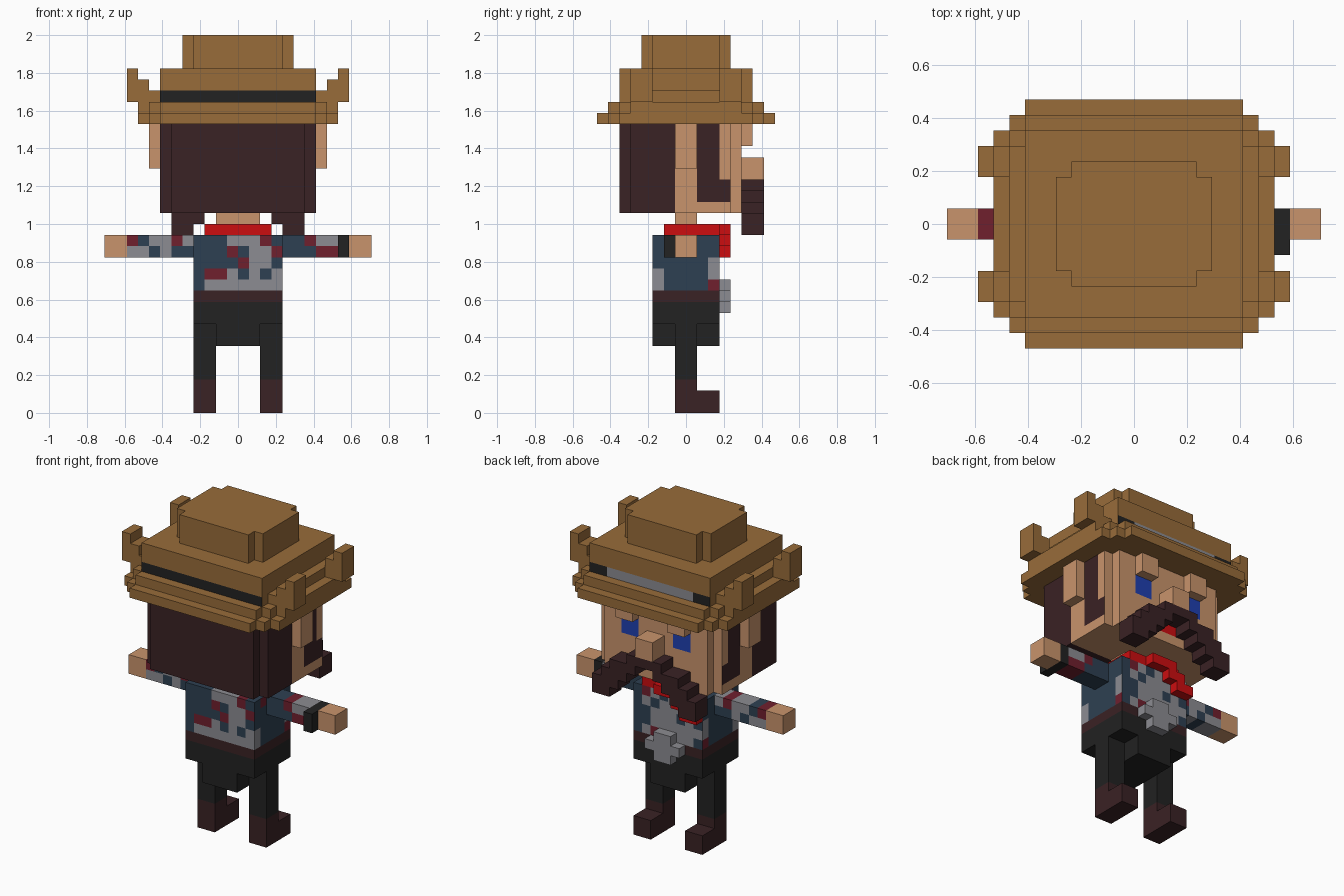
import bpy, bmesh
from mathutils import Vector

if "Cube" in bpy.data.objects:
    bpy.data.objects.remove(bpy.data.objects["Cube"])

U = 2 / 34                      # one voxel; the figure is 34 voxels tall

COLOURS = {
    "hat brown": (0.314, 0.150, 0.042),
    "skin": (0.584, 0.296, 0.150),
    "dark brown": (0.042, 0.016, 0.018),
    "red": (0.604, 0.004, 0.005),
    "eye blue": (0.014, 0.051, 0.434),
    "navy": (0.027, 0.051, 0.084),
    "grey": (0.262, 0.262, 0.287),
    "maroon": (0.162, 0.014, 0.027),
    "black": (0.016, 0.016, 0.016),
}
NAMES = list(COLOURS)
LETTER = {"B": "navy", "G": "grey", "R": "maroon", "K": "black"}
mats = []
for n, c in COLOURS.items():
    m = bpy.data.materials.new(n)
    m.diffuse_color = (*c, 1)
    m.use_nodes = True
    m.node_tree.nodes["Principled BSDF"].inputs["Base Color"].default_value = m.diffuse_color
    mats.append(m)

owner = {}                      # voxel -> part name
parts = {}                      # part name -> colour or rule


def part(name, colour, *boxes, mirror=False):
    """Fill boxes (x0,x1,y0,y1,z0,z1); colour is a name or rule(cell, normal)."""
    parts[name] = colour
    for x0, x1, y0, y1, z0, z1 in boxes:
        for x in range(x0, x1):
            for y in range(y0, y1):
                for z in range(z0, z1):
                    owner.setdefault((x, y, z), name)
                    if mirror:
                        owner.setdefault((-1 - x, y, z), name)


def sym(v):
    """Distance of a voxel column from the centre plane."""
    return v if v >= 0 else -1 - v


# ---- legs and boots
part("boots", "dark brown", (2, 4, -1, 1, 0, 3), (2, 4, 1, 3, 0, 2), mirror=True)
part("legs", "black", (2, 4, -1, 1, 3, 8), mirror=True)
part("trousers", "black", (-4, 4, -3, 3, 8, 10), (-2, 2, -3, 3, 6, 8))
part("belt", "dark brown", (-4, 4, -3, 3, 10, 11))
part("buckle", "grey", (-1, 1, 3, 4, 9, 12), (-2, 2, 3, 4, 10, 11))

# ---- patterned shirt (rows run from top to bottom)
FRONT = ["BBBGGGRB", "BBBRBGGR", "BBBBRGGB", "BRRGBGBG", "BGGGGGGG"]
BACK = ["GBRGBGRB", "RGGGGBGB", "BGBGGGBB", "GGGGGGBB", "BGGGGRGB"]
SIDE = ["BRBBBB", "BBBBBB", "BBBBBG", "GBBBBG", "GBBBBR"]
ARM_L = ["RBGGRG", "GGBGBB"]
ARM_R = ["BBRGGK", "BBBRRK"]


def shirt(c, n):
    row = 15 - c[2]
    if n[0]:
        return LETTER[SIDE[row][c[1] + 3]]
    return LETTER[(BACK if n[1] > 0 else FRONT)[row][c[0] + 4]]


def sleeve(c, n):
    row = 15 - c[2]
    return LETTER[ARM_R[row][c[0] - 4] if c[0] > 0 else ARM_L[row][c[0] + 10]]


part("shirt", shirt, (-4, 4, -3, 3, 11, 16))
part("sleeves", sleeve, (4, 10, -1, 1, 14, 16), mirror=True)
part("hands", "skin", (10, 12, -1, 1, 14, 16), mirror=True)
part("wrist_band", "black", (9, 10, -2, -1, 14, 16))

# ---- neck and scarf with a slanting tail
part("scarf", "red", (-3, 3, -2, 3, 16, 17), (-2, 1, 3, 4, 16, 17),
     (-3, -1, 3, 4, 15, 16), (-4, -2, 3, 4, 14, 15))
part("neck", "skin", (-2, 2, -1, 1, 17, 18))


# ---- head: eyes, mouth and sideburns are coloured faces
def face(c, n):
    x, y, z = sym(c[0]), c[1], c[2]
    if n[1] > 0 and y == 4:
        if 2 <= x < 4 and 22 <= z < 24:
            return "eye blue"
        if x < 1 and z == 19:
            return "red"
    if n[0] and x == 6:
        if (1 <= y < 3 and z >= 19) or (y == 3 and 19 <= z < 21):
            return "dark brown"
    return "skin"


part("hair", "dark brown", (-7, 7, -5, -1, 18, 26), (-6, 6, -6, -5, 18, 26))
part("head", face, (-7, 7, -1, 4, 18, 26), (-6, 6, 4, 5, 18, 26))
part("ears", "skin", (7, 8, -1, 1, 22, 26), mirror=True)
part("brows", "skin", (2, 4, 5, 6, 24, 26), mirror=True)
part("nose", "skin", (-1, 1, 5, 7, 21, 23))
STEPS = [(20, 21), (19, 21), (18, 20), (17, 20), (16, 19), (16, 18)]
part("moustache", "dark brown",
     *[(i, i + 1, 5, 7, a, b) for i, (a, b) in enumerate(STEPS)], mirror=True)


# ---- hat
def band(c, n):
    if c[2] == 28 and n[1] and c[1] in (-6, 5) and sym(c[0]) < 7:
        return "grey" if n[1] > 0 and sym(c[0]) < 5 else "black"
    return "hat brown"


part("hat_brim", "hat brown",
     (-7, 7, -8, 8, 26, 27), (-8, 8, -7, 7, 26, 27), (-9, 9, -6, 6, 26, 27),
     (-7, 7, -7, 7, 27, 28), (-8, 8, -6, 6, 27, 28), (-9, 9, -5, 5, 27, 28))
part("hat_body", band, (-7, 7, -6, 6, 28, 31))
part("hat_side_rolls", "hat brown", (7, 8, -5, 5, 28, 29), mirror=True)
part("hat_brim_tips", "hat brown",
     *[b for y in (-5, 3) for b in ((8, 9, y, y + 2, 28, 30),
                                    (9, 10, y, y + 2, 28, 31))], mirror=True)
part("hat_crown", "hat brown", (-5, 5, -3, 3, 31, 34), (-4, 4, -4, 4, 31, 34))

# ---- build each part from its exposed voxel faces
DIRS = [Vector(d) for d in ((1, 0, 0), (-1, 0, 0), (0, 1, 0),
                            (0, -1, 0), (0, 0, 1), (0, 0, -1))]
for name, colour in parts.items():
    bm = bmesh.new()
    used = []
    for cell in [c for c, o in owner.items() if o == name]:
        mid = Vector(cell) + Vector((0.5, 0.5, 0.5))
        for d in DIRS:
            if tuple(int(v) for v in Vector(cell) + d) in owner:
                continue
            a = Vector((d.y, d.z, d.x)) / 2
            b = d.cross(a)
            o = mid + d / 2
            f = bm.faces.new([bm.verts.new((o + s * a + t * b) * U)
                              for s, t in ((-1, -1), (1, -1), (1, 1), (-1, 1))])
            col = colour(cell, d) if callable(colour) else colour
            if col not in used:
                used.append(col)
            f.material_index = used.index(col)
    bmesh.ops.remove_doubles(bm, verts=bm.verts, dist=0.001)
    me = bpy.data.meshes.new(name)
    bm.to_mesh(me)
    bm.free()
    for col in used:
        me.materials.append(mats[NAMES.index(col)])
    bpy.context.collection.objects.link(bpy.data.objects.new(name, me))
